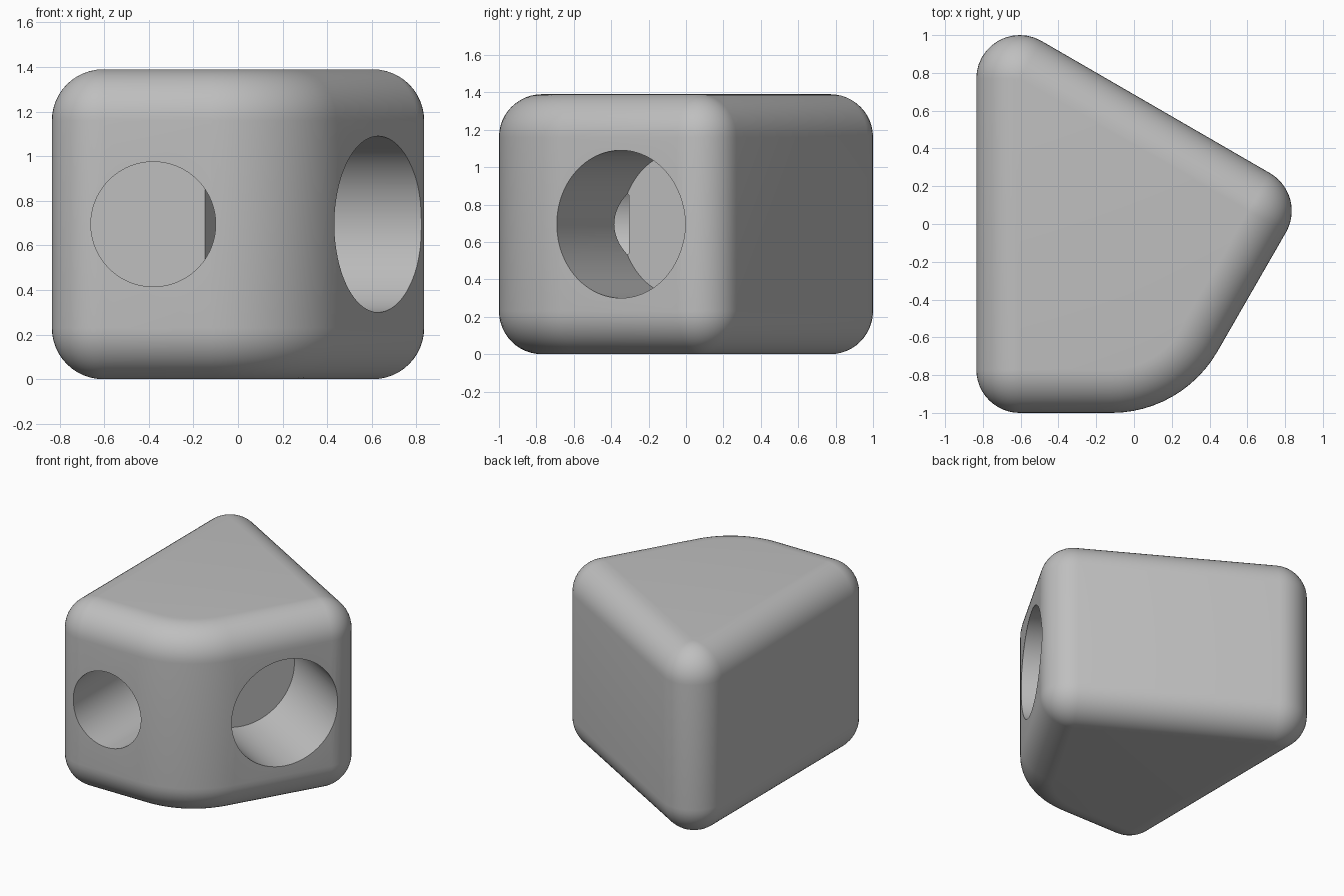
import bpy
import bmesh
from math import radians, sin, cos
from mathutils import Vector

if "Cube" in bpy.data.objects:
    bpy.data.objects.remove(bpy.data.objects["Cube"], do_unlink=True)

HEIGHT = 1.39
FILLET = 0.23      # rounding of every edge
DEPTH = HEIGHT / 2  # depth of both bores
STEPS = 12

# Plan corners: arc centre, radius, start and end angle (counter-clockwise)
CORNERS = [
    ((0.605, 0.07), FILLET, -30, 60),
    ((-0.605, 0.77), FILLET, 60, 180),
    ((-0.605, -0.77), FILLET, 180, 270),
    ((-0.12, -0.352), 0.648, 270, 330),
]

grey = bpy.data.materials.new("plain grey")
grey.use_nodes = True
colour = (0.52, 0.52, 0.52, 1)
grey.diffuse_color = colour
grey.node_tree.nodes["Principled BSDF"].inputs["Base Color"].default_value = colour


def make_object(name, bm):
    mesh = bpy.data.meshes.new(name)
    bm.to_mesh(mesh)
    bm.free()
    mesh.materials.append(grey)
    obj = bpy.data.objects.new(name, mesh)
    bpy.context.collection.objects.link(obj)
    return obj


def outline(inset):
    """Plan outline moved inward by the inset."""
    points = []
    for (cx, cy), radius, start, end in CORNERS:
        for i in range(STEPS + 1):
            a = radians(start + (end - start) * i / STEPS)
            r = radius - inset
            points.append((cx + r * cos(a), cy + r * sin(a)))
    return points


# Block: stacked outlines with a quarter-round at bottom and top
bm = bmesh.new()
levels = []
for i in range(STEPS + 1):
    a = radians(90 * i / STEPS)
    levels.append((FILLET * (1 - sin(a)), FILLET * (1 - cos(a))))
levels += [(inset, HEIGHT - z) for inset, z in reversed(levels)]
rings = [[bm.verts.new((x, y, z)) for x, y in outline(inset)] for inset, z in levels]
for low, high in zip(rings, rings[1:]):
    for i in range(len(low)):
        j = (i + 1) % len(low)
        bm.faces.new((low[i], low[j], high[j], high[i]))
bm.faces.new(list(reversed(rings[0])))
bm.faces.new(rings[-1])
bmesh.ops.remove_doubles(bm, verts=bm.verts, dist=0.0005)
bmesh.ops.recalc_face_normals(bm, faces=bm.faces)
block = make_object("block", bm)


def bore(name, mouth, outward, radius):
    """Cut a flat-bottomed round hole into the block."""
    out = Vector(outward).normalized()
    overshoot = 0.3
    cutter_bm = bmesh.new()
    bmesh.ops.create_cone(cutter_bm, cap_ends=True, segments=96, radius1=radius,
                          radius2=radius, depth=DEPTH + overshoot)
    cutter = make_object(name, cutter_bm)
    cutter.rotation_mode = 'QUATERNION'
    cutter.rotation_quaternion = out.to_track_quat('Z', 'Y')
    cutter.location = Vector(mouth) + out * (overshoot - DEPTH) / 2
    cutter.hide_render = True
    mod = block.modifiers.new(name, 'BOOLEAN')
    mod.operation = 'DIFFERENCE'
    mod.solver = 'EXACT'
    mod.object = cutter
    bpy.ops.object.modifier_apply(modifier=name)
    bpy.data.objects.remove(cutter, do_unlink=True)


bpy.ops.object.select_all(action='DESELECT')
block.select_set(True)
bpy.context.view_layer.objects.active = block
bore("front_bore", (-0.38, -1, DEPTH), (0, -1, 0), 0.28)
bore("slanted_bore", (0.63, -0.349, DEPTH), (cos(radians(30)), -0.5, 0), 0.395)
bpy.ops.object.shade_smooth_by_angle(angle=radians(30))
